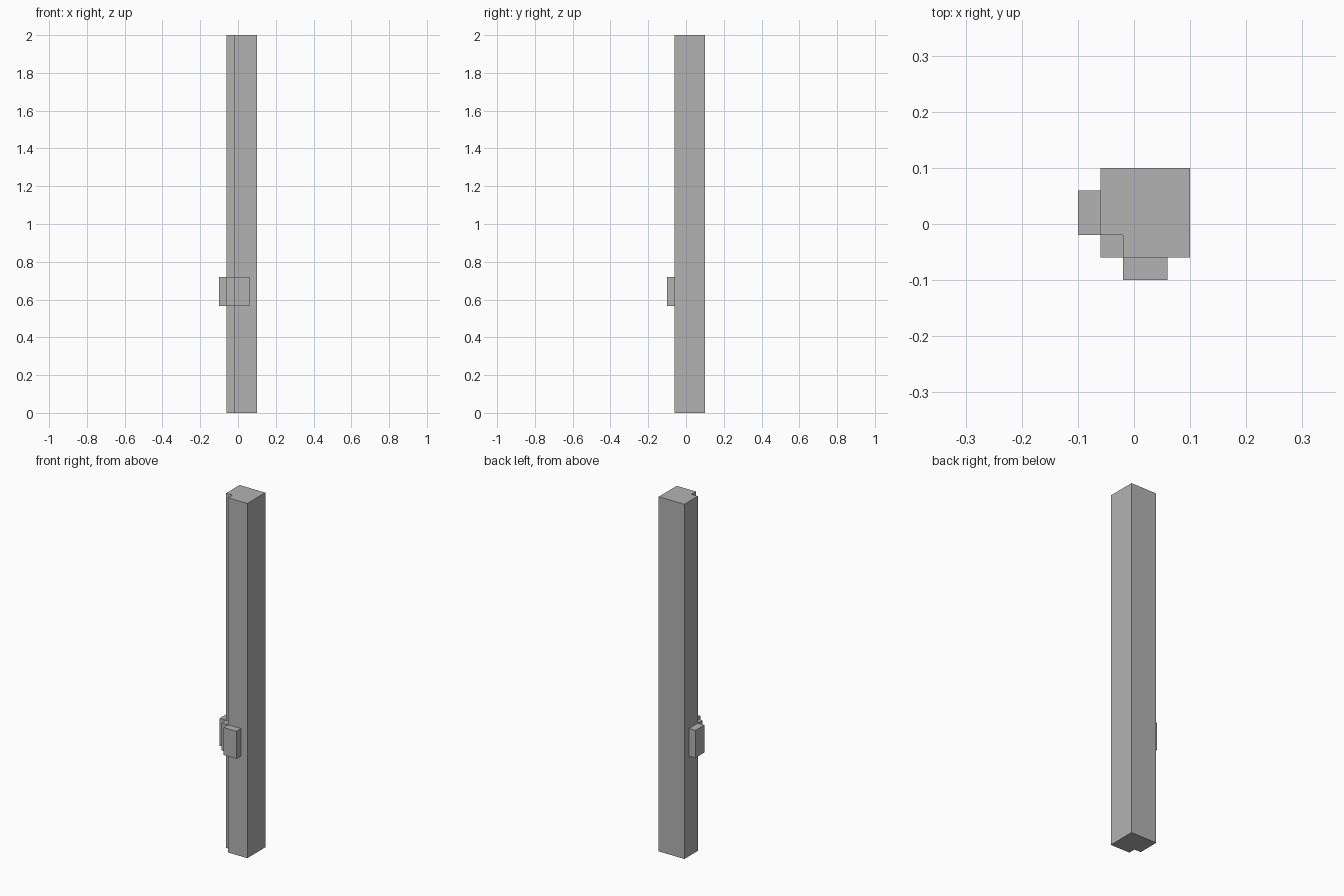
import bpy
import bmesh

cube = bpy.data.objects.get("Cube")
if cube:
    bpy.data.objects.remove(cube, do_unlink=True)

# One flat grey for everything
grey = bpy.data.materials.new("plain grey")
grey.use_nodes = True
colour = (0.45, 0.45, 0.45, 1)
grey.diffuse_color = colour
grey.node_tree.nodes["Principled BSDF"].inputs["Base Color"].default_value = colour


def prism(name, outline, bottom, top):
    """Extrude a counter-clockwise plan outline upward."""
    bm = bmesh.new()
    base = bm.faces.new([bm.verts.new((x, y, bottom)) for x, y in outline])
    extruded = bmesh.ops.extrude_face_region(bm, geom=[base], use_keep_orig=True)
    raised = [g for g in extruded["geom"] if isinstance(g, bmesh.types.BMVert)]
    bmesh.ops.translate(bm, verts=raised, vec=(0, 0, top - bottom))
    bmesh.ops.recalc_face_normals(bm, faces=bm.faces)
    mesh = bpy.data.meshes.new(name)
    bm.to_mesh(mesh)
    bm.free()
    mesh.materials.append(grey)
    obj = bpy.data.objects.new(name, mesh)
    bpy.context.collection.objects.link(obj)
    return obj


def rectangle(x0, x1, y0, y1):
    return [(x0, y0), (x1, y0), (x1, y1), (x0, y1)]


OUT, FACE, NOTCH, END, BACK = -0.1, -0.06, -0.02, 0.06, 0.1
LOW, HIGH = 0.565, 0.72

# Tall square post with a rebated front corner
prism("post", [(NOTCH, FACE), (BACK, FACE), (BACK, BACK),
               (FACE, BACK), (FACE, NOTCH), (NOTCH, NOTCH)], 0, 2)

# Blocks on the two faces beside the rebate, and one filling it
prism("front_block", rectangle(NOTCH, END, OUT, FACE), LOW, HIGH)
prism("side_block", rectangle(OUT, FACE, NOTCH, END), LOW, HIGH)
prism("corner_block", rectangle(FACE, NOTCH, FACE, NOTCH), LOW, HIGH)
